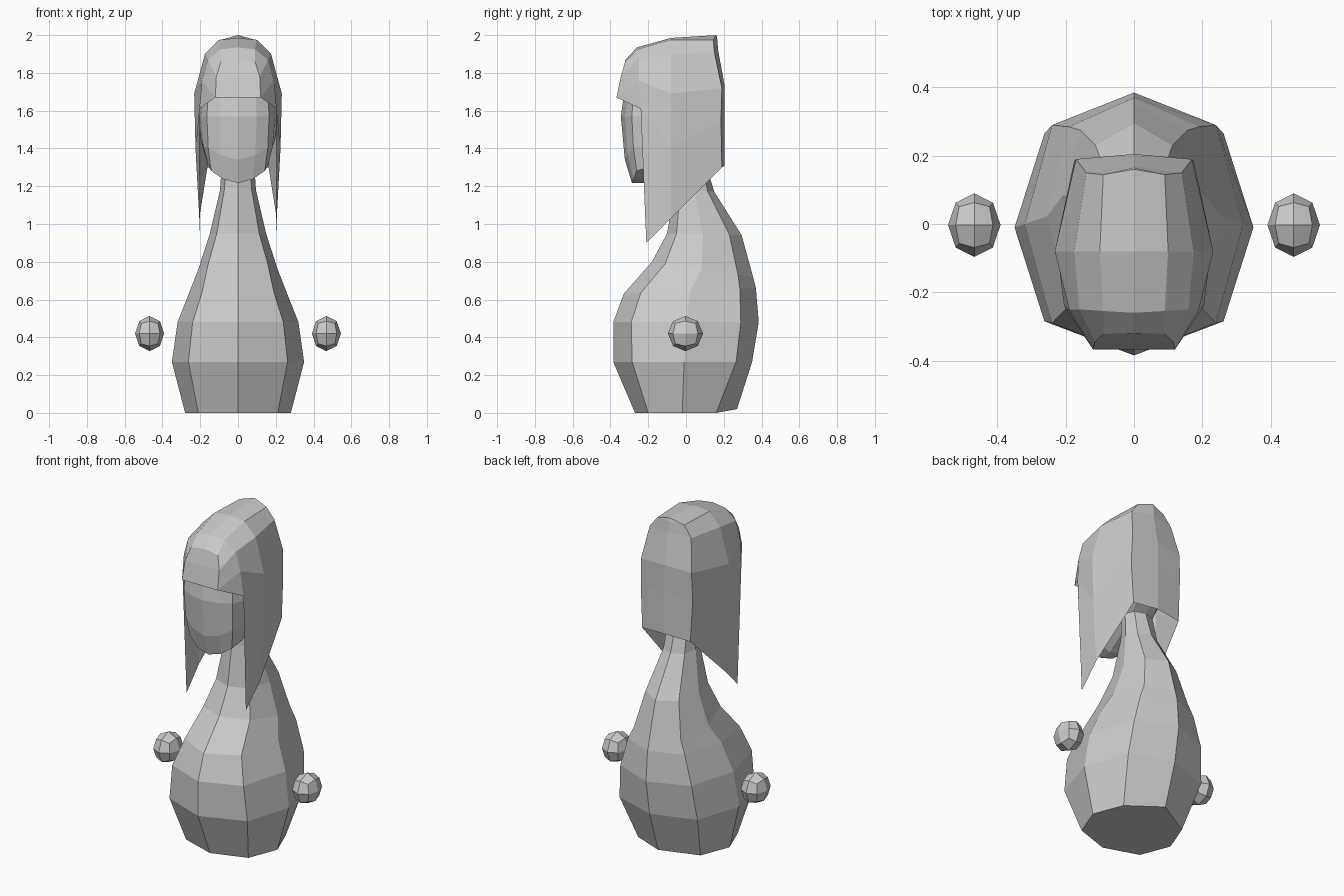
import bpy, bmesh
from mathutils import Vector

if "Cube" in bpy.data.objects:
    bpy.data.objects.remove(bpy.data.objects["Cube"])


def finish(bm, name, mirror=False):
    bmesh.ops.remove_doubles(bm, verts=bm.verts, dist=0.0005)
    bmesh.ops.dissolve_degenerate(bm, edges=bm.edges, dist=0.0005)
    bmesh.ops.recalc_face_normals(bm, faces=bm.faces)
    mesh = bpy.data.meshes.new(name)
    bm.to_mesh(mesh)
    bm.free()
    ob = bpy.data.objects.new(name, mesh)
    bpy.context.collection.objects.link(ob)
    if mirror:
        mod = ob.modifiers.new("mirror", 'MIRROR')
        mod.use_clip = True
        mod.merge_threshold = 0.001
    return ob


# Body: eight-sided rings, tilted where front and back heights differ
# half width, corner y front, corner y back, front y, back y, front z, back z
body_rings = [
    (0.28, -0.20, 0.16, -0.27, 0.27, 0.00, 0.02),
    (0.35, -0.285, 0.265, -0.385, 0.35, 0.27, 0.27),
    (0.32, -0.29, 0.29, -0.385, 0.385, 0.48, 0.48),
    (0.255, -0.24, 0.285, -0.33, 0.37, 0.63, 0.66),
    (0.21, -0.11, 0.275, -0.18, 0.355, 0.80, 0.72),
    (0.15, -0.05, 0.23, -0.10, 0.295, 0.95, 0.94),
    (0.095, -0.03, 0.115, -0.06, 0.15, 1.19, 1.17),
    (0.085, -0.03, 0.08, -0.05, 0.10, 1.33, 1.33),
]
bm = bmesh.new()
rings = []
for w, cf, cb, yf, yb, zf, zb in body_rings:
    c, ym = 0.75 * w, (cf + cb) / 2
    plan = [(0, yf), (c, cf), (w, ym), (c, cb), (0, yb), (-c, cb), (-w, ym), (-c, cf)]
    ring = []
    for x, y in plan:
        t = (y - yf) / (yb - yf)
        z = zf + (zb - zf) * t
        if zf == 0:
            z = zb if (x == 0 and y > 0) else 0
        ring.append(bm.verts.new((x, y, z)))
    rings.append(ring)
for a, b in zip(rings, rings[1:]):
    for i in range(8):
        j = (i + 1) % 8
        bm.faces.new((a[i], a[j], b[j], b[i]))
bm.faces.new(rings[0][::-1])
bm.faces.new(rings[-1])
finish(bm, "body")

# Head: gridded cube rounded off, chin pulled forward
bm = bmesh.new()
bmesh.ops.create_cube(bm, size=2)
bmesh.ops.subdivide_edges(bm, edges=bm.edges[:], cuts=3, use_grid_fill=True)
for v in bm.verts:
    p = v.co.lerp(v.co.normalized(), 0.8)
    z = 1.57 + p.z * (0.32 if p.z > 0 else 0.42)
    if p.z < 0:
        z += -p.z * 0.25 * (p.y + 0.6)
    v.co = Vector((p.x * 0.215, -0.095 + p.y * 0.25, z))
finish(bm, "head")

# Hair: half arches from the fringe to the back, closed to the centre line, mirrored
fringe = [(0, -0.32, 1.87), (0.09, -0.322, 1.86), (0.115, -0.345, 1.78),
          (0.12, -0.368, 1.67), (0.12, -0.368, 1.67)]
lock = [(0, -0.26, 1.935), (0.09, -0.255, 1.925), (0.16, -0.25, 1.87),
        (0.19, -0.25, 1.76), (0.205, -0.24, 1.61), (0.2, -0.21, 0.90)]
side = [(x, -0.08, z) for x, z in
        [(0, 1.985), (0.1, 1.975), (0.175, 1.9), (0.232, 1.69), (0.225, 1.4), (0.205, 1.03)]]
back = [(0, 0.16, 2.0), (0.09, 0.145, 1.975), (0.14, 0.15, 1.91),
        (0.17, 0.19, 1.72), (0.175, 0.185, 1.55), (0.162, 0.19, 1.30)]
back_centre = [(0, min(0.205, y + 0.02) if i else y, z + 0.01 if i else z)
               for i, (x, y, z) in enumerate(back)]
fringe_centre = [(0, y, z) for x, y, z in fringe]
bm = bmesh.new()
arches = [fringe_centre, fringe, lock, side, back, back_centre]
for a, b in zip(arches, arches[1:]):
    for i in range(min(len(a), len(b)) - 1):
        pts = []
        for p in (a[i], a[i + 1], b[i + 1], b[i]):
            if p not in pts:
                pts.append(p)
        if len(pts) > 2:
            bm.faces.new([bm.verts.new(p) for p in pts])
finish(bm, "hair", mirror=True)

# Hands: small rounded cubes floating at the sides
bm = bmesh.new()
bmesh.ops.create_cube(bm, size=2)
bmesh.ops.subdivide_edges(bm, edges=bm.edges[:], cuts=1, use_grid_fill=True)
for v in bm.verts:
    p = v.co.normalized()
    v.co = Vector((0.468 + p.x * 0.077, -0.003 + p.y * 0.093, 0.42 + p.z * 0.093))
finish(bm, "hands", mirror=True)
